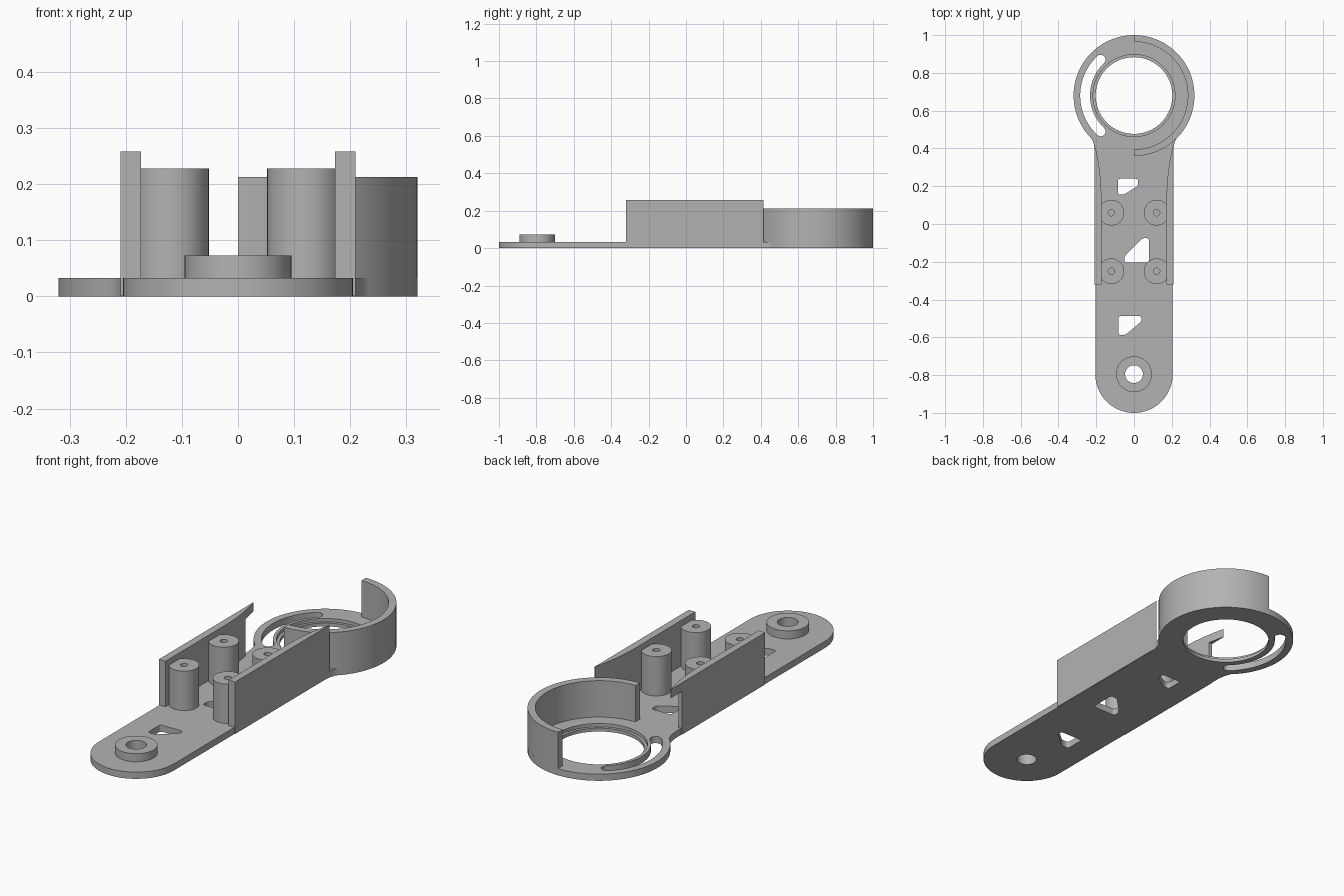
import bpy, bmesh, math

cube = bpy.data.objects.get("Cube")
if cube:
    bpy.data.objects.remove(cube, do_unlink=True)

grey = bpy.data.materials.new("plain grey")
grey.use_nodes = True
COLOUR = (0.45, 0.45, 0.45, 1)
grey.diffuse_color = COLOUR
grey.node_tree.nodes["Principled BSDF"].inputs["Base Color"].default_value = COLOUR

PLATE, RING_Y, BOSS_Y = 0.033, 0.68, -0.795
HALF, RING_R = 0.205, 0.32


def arc(cx, cy, r, start=0, end=360, n=64):
    """Points on an arc; a full circle omits the repeated last point."""
    steps = n if abs(end - start) == 360 else n - 1
    angles = [math.radians(start + (end - start) * i / steps) for i in range(n)]
    return [(cx + r * math.cos(a), cy + r * math.sin(a)) for a in angles]


def rounded(points, r=0.014, n=5):
    """Soften each corner of a polygon with a small quadratic curve."""
    out = []
    for i, (x, y) in enumerate(points):
        ends = []
        for px, py in (points[i - 1], points[(i + 1) % len(points)]):
            d = math.hypot(px - x, py - y)
            t = min(r, d * 0.45) / d
            ends.append((x + (px - x) * t, y + (py - y) * t))
        (ax, ay), (bx, by) = ends
        for k in range(n):
            t = k / (n - 1)
            u, v, w = (1 - t) ** 2, 2 * t * (1 - t), t * t
            out.append((u * ax + v * x + w * bx, u * ay + v * y + w * by))
    return out


def prism(name, loops, z0, z1):
    """Extrude an outline, with any further loops as holes."""
    curve = bpy.data.curves.new(name, "CURVE")
    curve.dimensions, curve.fill_mode = "2D", "BOTH"
    curve.extrude = (z1 - z0) / 2
    for loop in loops:
        spline = curve.splines.new("POLY")
        spline.points.add(len(loop) - 1)
        for p, (x, y) in zip(spline.points, loop):
            p.co = (x, y, 0, 1)
        spline.use_cyclic_u = True
    temp = bpy.data.objects.new(name + "_outline", curve)
    bpy.context.collection.objects.link(temp)
    mesh = bpy.data.meshes.new_from_object(
        temp.evaluated_get(bpy.context.evaluated_depsgraph_get()))
    bpy.data.objects.remove(temp, do_unlink=True)
    bm = bmesh.new()
    bm.from_mesh(mesh)
    bmesh.ops.remove_doubles(bm, verts=bm.verts, dist=1e-5)
    bmesh.ops.translate(bm, verts=bm.verts, vec=(0, 0, (z0 + z1) / 2))
    bmesh.ops.recalc_face_normals(bm, faces=bm.faces)
    bm.to_mesh(mesh)
    bm.free()
    mesh.materials.clear()
    mesh.materials.append(grey)
    obj = bpy.data.objects.new(name, mesh)
    bpy.context.collection.objects.link(obj)
    bpy.ops.object.select_all(action="DESELECT")
    obj.select_set(True)
    bpy.context.view_layer.objects.active = obj
    bpy.ops.object.shade_smooth_by_angle(angle=math.radians(30))
    return obj


# Arm plate: round front end, straight sides, fillets into the ring
fillet = [(HALF, 0.36), (0.207, 0.39), (0.212, 0.42)]
join = math.degrees(math.asin((0.45 - RING_Y) / RING_R))
outline = (arc(0, BOSS_Y, HALF, 180, 360, 40) + fillet
           + arc(0, RING_Y, RING_R, join, 180 - join, 90)
           + [(-x, y) for x, y in reversed(fillet)])
slot = (arc(0, RING_Y, 0.285, 133, 227, 32)
        + arc(-0.177, RING_Y - 0.19, 0.026, 227, 407, 10)[1:-1]
        + arc(0, RING_Y, 0.233, 227, 133, 32)
        + arc(-0.177, RING_Y + 0.19, 0.026, 313, 493, 10)[1:-1])
cutouts = [
    [(-0.085, 0.24), (0.022, 0.24), (0.022, 0.203), (-0.055, 0.155), (-0.085, 0.155)],
    [(-0.05, -0.205), (0.08, -0.205), (0.08, -0.075), (0.045, -0.075), (-0.05, -0.17)],
    [(-0.083, -0.488), (0.04, -0.488), (0.04, -0.515), (-0.045, -0.587), (-0.083, -0.587)],
]
holes = [arc(0, RING_Y, 0.217, n=96), arc(0, BOSS_Y, 0.047, n=40), slot]
prism("arm_plate", [outline] + holes + [rounded(c) for c in cutouts], 0, PLATE)

# Ledge inside the ring opening
prism("ring_ledge", [arc(0, RING_Y, 0.217, n=96), arc(0, RING_Y, 0.203, n=96)], 0, PLATE / 2)

# Half-round guard on the ring
prism("ring_guard", [arc(0, RING_Y, RING_R, -90, 90) + arc(0, RING_Y, 0.285, 90, -90)],
      PLATE, 0.213)

# Pivot boss
prism("pivot_boss", [arc(0, BOSS_Y, 0.095), arc(0, BOSS_Y, 0.047, n=40)], PLATE, 0.073)

# Four screw posts
for side, x in (("right", -0.12), ("left", 0.12)):
    for end, y in (("front", -0.25), ("back", 0.06)):
        prism(f"{end}_{side}_post", [arc(x, y, 0.068, n=48), arc(x, y, 0.017, n=20)],
              PLATE, 0.228)

# Side walls, thinning toward the ring; the right one is undercut at its back end
OUT, IN, FRONT, TOP = 0.209, 0.173, -0.32, 0.258


def wall(name, sign, back, z0, z1):
    """Wall whose inner face sweeps outward near the ring."""
    start, tip = 0.15, 0.415
    inner = []
    for i in range(13):
        y = start + (back - start) * i / 12
        inner.append((IN + 0.034 * ((y - start) / (tip - start)) ** 2, y))
    pts = [(IN, FRONT)] + inner + [(OUT, back), (OUT, FRONT)]
    prism(name, [[(sign * x, y) for x, y in pts]], z0, z1)


wall("left_wall", 1, 0.415, 0.001, TOP)
wall("right_wall_lower", -1, 0.33, 0.001, 0.215)
wall("right_wall_upper", -1, 0.415, 0.215, TOP)
